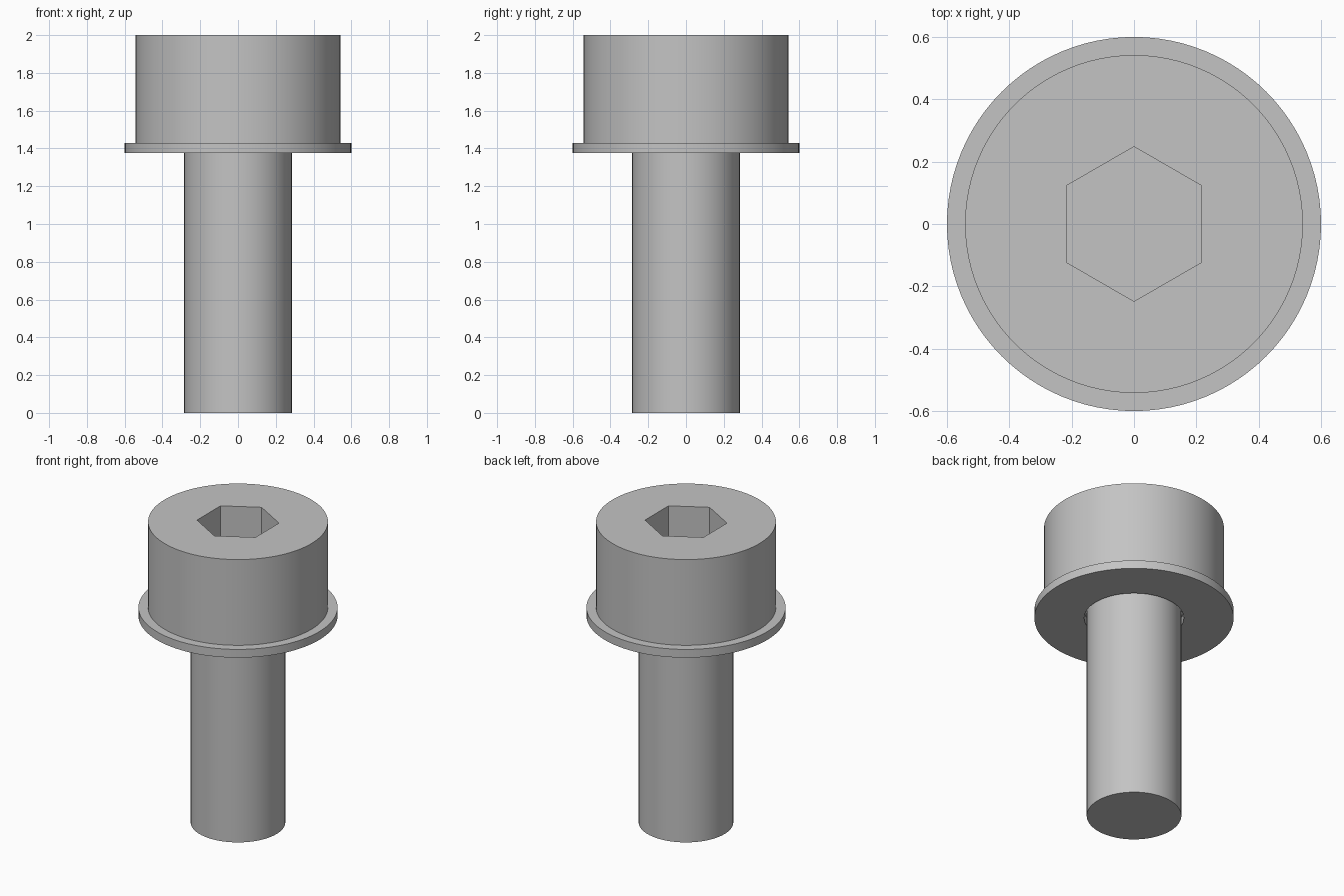
import bpy
import bmesh
import math

SEGMENTS = 96  # a multiple of 12, so the hexagon corners fall on vertices

cube = bpy.data.objects.get("Cube")
if cube:
    bpy.data.objects.remove(cube, do_unlink=True)

steel = bpy.data.materials.new("grey_steel")
steel.use_nodes = True
colour = (0.55, 0.55, 0.55, 1.0)
steel.diffuse_color = colour
steel.node_tree.nodes["Principled BSDF"].inputs["Base Color"].default_value = colour


def round_radius(radius, angle):
    return radius


def hex_radius(corner, angle):
    """Distance to the side of a hexagon with corners on +y and -y."""
    from_side = angle % (math.pi / 3) - math.pi / 6
    from_side = (angle - math.pi / 2) % (math.pi / 3) - math.pi / 6
    return corner * math.cos(math.pi / 6) / math.cos(from_side)


def lathe(name, profile, closed):
    """Join rings of (shape, radius, height); cap the ends unless closed."""
    bm = bmesh.new()
    rings = []
    for shape, radius, z in profile:
        ring = []
        for i in range(SEGMENTS):
            angle = math.tau * i / SEGMENTS
            r = shape(radius, angle)
            ring.append(bm.verts.new((r * math.cos(angle), r * math.sin(angle), z)))
        rings.append(ring)
    pairs = list(zip(rings, rings[1:]))
    if closed:
        pairs.append((rings[-1], rings[0]))
    else:
        bm.faces.new(rings[0])
        bm.faces.new(rings[-1])
    for low, high in pairs:
        for i in range(SEGMENTS):
            j = (i + 1) % SEGMENTS
            bm.faces.new((low[i], low[j], high[j], high[i]))
    bmesh.ops.recalc_face_normals(bm, faces=bm.faces)
    mesh = bpy.data.meshes.new(name)
    bm.to_mesh(mesh)
    bm.free()
    mesh.materials.append(steel)
    obj = bpy.data.objects.new(name, mesh)
    bpy.context.collection.objects.link(obj)
    bpy.ops.object.select_all(action="DESELECT")
    obj.select_set(True)
    bpy.context.view_layer.objects.active = obj
    bpy.ops.object.shade_smooth_by_angle(angle=math.radians(30))
    return obj


# Shaft, head and hexagonal socket
shaft_r, head_r, seat_z, top_z = 0.285, 0.542, 1.43, 2.0
lathe("socket_head_bolt", [
    (round_radius, shaft_r, 0.0),
    (round_radius, shaft_r, seat_z),
    (round_radius, head_r, seat_z),
    (round_radius, head_r, top_z),
    (hex_radius, 0.248, top_z),
    (hex_radius, 0.248, top_z - 0.285),
], closed=False)

# Flat washer, loose around the shaft
lathe("washer", [
    (round_radius, 0.30, 1.375),
    (round_radius, 0.60, 1.375),
    (round_radius, 0.60, seat_z),
    (round_radius, 0.30, seat_z),
], closed=True)
